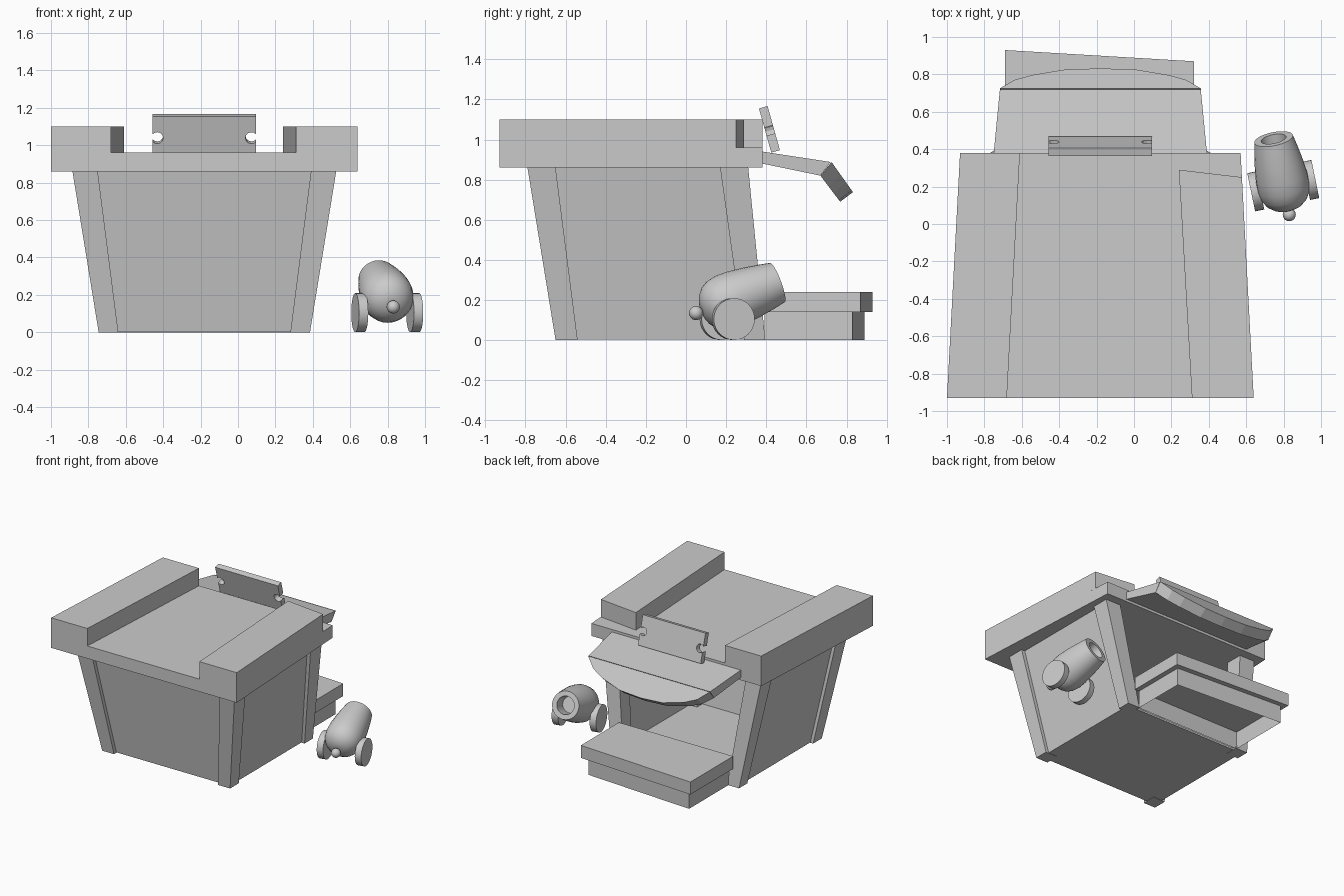
import bpy, bmesh, math
from mathutils import Vector, Matrix

if "Cube" in bpy.data.objects:
    bpy.data.objects.remove(bpy.data.objects["Cube"])

CX = -0.18  # centre line of the booth


def make(name, verts, faces, fix=True):
    me = bpy.data.meshes.new(name)
    me.from_pydata([tuple(v) for v in verts], [], faces)
    if fix:
        bm = bmesh.new()
        bm.from_mesh(me)
        bmesh.ops.recalc_face_normals(bm, faces=bm.faces)
        bm.to_mesh(me)
        bm.free()
    ob = bpy.data.objects.new(name, me)
    bpy.context.collection.objects.link(ob)
    return ob


def loft(name, a, b, cap_a=True, cap_b=True):
    """Solid between two matching point loops."""
    n = len(a)
    faces = [(i, (i + 1) % n, n + (i + 1) % n, n + i) for i in range(n)]
    if cap_a:
        faces.append(tuple(range(n))[::-1])
    if cap_b:
        faces.append(tuple(range(n, 2 * n)))
    return make(name, list(a) + list(b), faces)


def slab(name, outline, z0, z1, bottom=True):
    return loft(name, [(x, y, z0) for x, y in outline],
                [(x, y, z1) for x, y in outline], cap_a=bottom)


def rect(x0, x1, y0, y1, z):
    return [(x0, y0, z), (x1, y0, z), (x1, y1, z), (x0, y1, z)]


def smooth(ob, angle=40):
    bpy.ops.object.select_all(action='DESELECT')
    ob.select_set(True)
    bpy.context.view_layer.objects.active = ob
    bpy.ops.object.shade_smooth_by_angle(angle=math.radians(angle))


# Roof slab and the two raised side blocks
slab("roof_slab", [(-1, -.93), (.64, -.93), (.57, .38), (-.93, .38)], .86, .96)
slab("left_roof_block", [(-1, -.93), (-.68, -.93), (-.61, .38), (-.93, .38)], .96, 1.10)
slab("right_roof_block", [(.64, -.93), (.577, .25), (.24, .29), (.31, -.93)], .96, 1.10)

# Four leaning corner posts
for side, s in (("left", -1), ("right", 1)):
    for end, yb0, yb1, yt0, yt1 in (("front", -.65, -.54, -.79, -.65),
                                    ("back", .29, .395, .17, .31)):
        loft(f"{end}_{side}_post",
             rect(CX + s * .46, CX + s * .565, yb0, yb1, 0),
             rect(CX + s * .57, CX + s * .705, yt0, yt1, .86))

# Walls and floor, open at the back
walls = make("walls_and_floor",
             rect(-.72, .36, -.62, .36, .003) + rect(-.86, .495, -.76, .28, .86),
             [(3, 2, 1, 0), (0, 1, 5, 4), (1, 2, 6, 5), (3, 0, 4, 7)], fix=False)
m = walls.modifiers.new("thickness", 'SOLIDIFY')
m.thickness, m.offset = .02, -1

# Step at the back: thin top on a hollow base
slab("step_top", [(-.69, .39), (.32, .39), (.32, .87), (-.69, .93)], .14, .24)
slab("step_base", [(-.65, .39), (.28, .39), (.28, .83), (-.65, .89)], 0, .14, bottom=False)

# Awning: flat plate then a drooping curved lip
loft("awning_plate",
     [(CX - .57, .38, .94), (CX + .57, .38, .94), (CX + .57, .38, .88), (CX - .57, .38, .88)],
     [(CX - .537, .72, .888), (CX + .537, .72, .888), (CX + .537, .67, .82), (CX - .537, .67, .82)])
half = [(.537, 0), (.46, .42), (.365, .67), (.19, .94)]
arc = [(-x, f) for x, f in half] + [(0, 1)] + [(x, f) for x, f in reversed(half)]
loft("awning_lip",
     [(CX + x, .725 + .107 * f, .888 - .15 * f) for x, f in arc],
     [(CX + x, .67 + .098 * f, .82 - .13 * f) for x, f in arc])

# Leaning sign plate with a round notch in each side
W, H, R = .277, .228, .032
outline = [(W, 0)]
for i in range(11):
    a = math.radians(-140 + 28 * i)
    outline.append((W - .025 - R * math.cos(a), .108 + R * math.sin(a)))
outline.append((W, H))
outline += [(-x, z) for x, z in reversed(outline)]
up = Vector((0, -.27, .963))
thick = Vector((0, .043, .012))
front = [Vector((CX + u, .425, .935)) + up * v for u, v in outline]
loft("sign_plate", front, [p + thick for p in front])

# Cannon: lathed barrel with bore, knob and two wheels
knob = Vector((.83, .05, .135))
axis = Vector((-.19, .92, .345)).normalized()
turn = axis.to_track_quat('Z', 'Y').to_matrix().to_4x4()
profile = [(.033, .03), (.037, .05), (.05, .08), (.075, .11), (.11, .13), (.16, .14),
           (.22, .139), (.30, .13), (.38, .117), (.44, .105), (.44, .068), (.34, .062)]
N = 32
pts = [(r * math.cos(2 * math.pi * k / N), r * math.sin(2 * math.pi * k / N), t)
       for t, r in profile for k in range(N)]
faces = [(j * N + k, j * N + (k + 1) % N, (j + 1) * N + (k + 1) % N, (j + 1) * N + k)
         for j in range(len(profile) - 1) for k in range(N)]
faces += [tuple(range(N))[::-1], tuple(range((len(profile) - 1) * N, len(profile) * N))]
barrel = make("cannon_barrel", pts, faces)
barrel.matrix_world = Matrix.Translation(knob) @ turn
smooth(barrel)

bpy.ops.mesh.primitive_uv_sphere_add(segments=20, ring_count=12, radius=.035, location=knob)
ball = bpy.context.object
ball.name = "cannon_knob"
smooth(ball)

side_dir = Vector((.92, .19, 0)).normalized()
for name, s in (("left_wheel", -1), ("right_wheel", 1)):
    bpy.ops.mesh.primitive_cylinder_add(vertices=32, radius=.104, depth=.05)
    wheel = bpy.context.object
    wheel.name = "cannon_" + name
    wheel.matrix_world = (Matrix.Translation(Vector((.798, .205, .105)) + side_dir * s * .15)
                          @ side_dir.to_track_quat('Z', 'Y').to_matrix().to_4x4())
    smooth(wheel)
